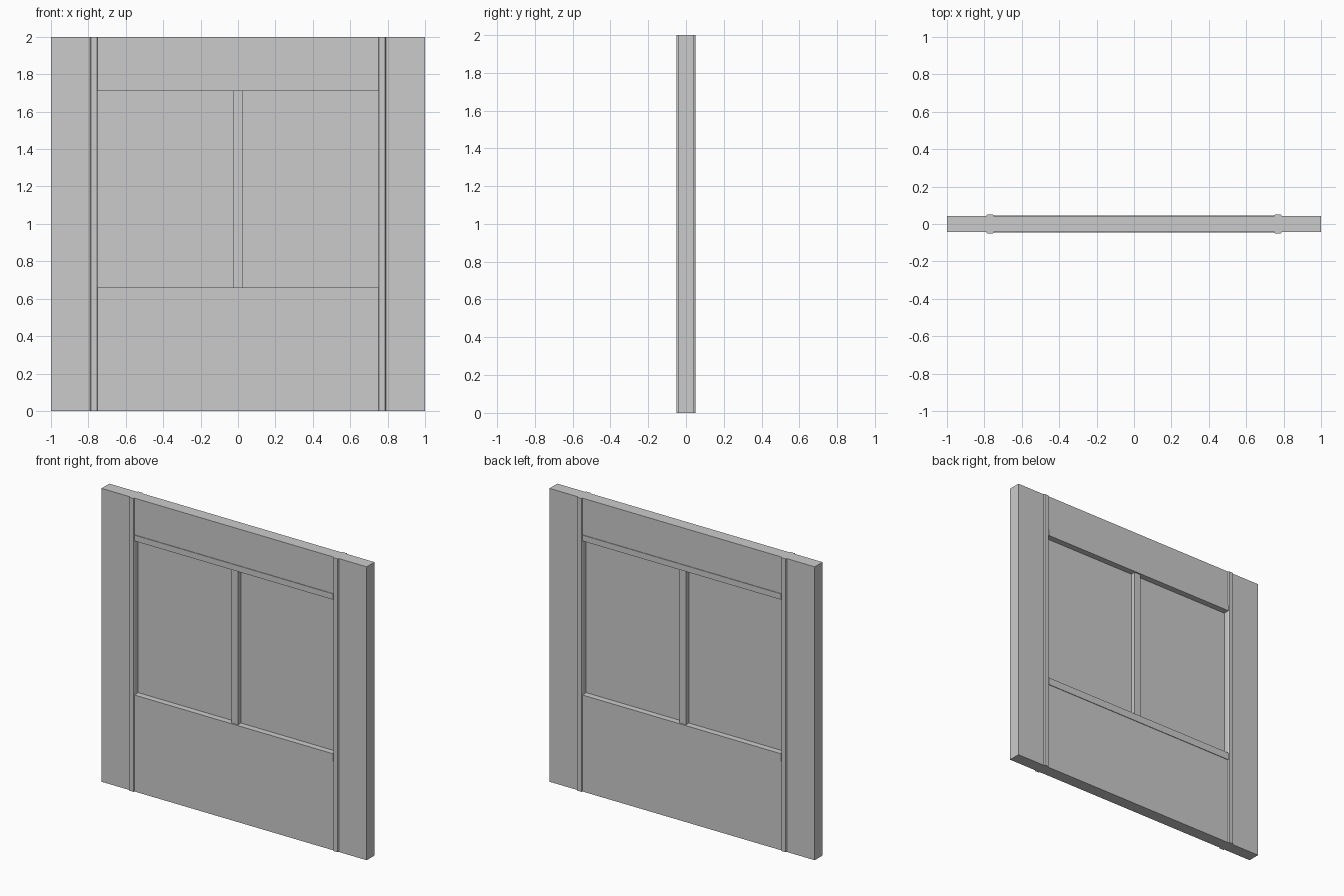
import bpy
import bmesh

if "Cube" in bpy.data.objects:
    bpy.data.objects.remove(bpy.data.objects["Cube"])


def mesh_object(name, bm):
    bmesh.ops.recalc_face_normals(bm, faces=bm.faces)
    mesh = bpy.data.meshes.new(name)
    bm.to_mesh(mesh)
    bm.free()
    obj = bpy.data.objects.new(name, mesh)
    bpy.context.collection.objects.link(obj)
    return obj


def box(name, x0, x1, half_y, z0, z1):
    """Box centred on y = 0."""
    bm = bmesh.new()
    bmesh.ops.create_cube(bm, size=1)
    for v in bm.verts:
        v.co.x = x0 if v.co.x < 0 else x1
        v.co.y = -half_y if v.co.y < 0 else half_y
        v.co.z = z0 if v.co.z < 0 else z1
    return mesh_object(name, bm)


def post(name, x0, x1, half_y, z0, z1, slant=0.004):
    """Upright whose raised faces have slightly slanted edges."""
    outline = [(x0, -WALL), (x0 + slant, -half_y), (x1 - slant, -half_y), (x1, -WALL),
               (x1, WALL), (x1 - slant, half_y), (x0 + slant, half_y), (x0, WALL)]
    bm = bmesh.new()
    face = bm.faces.new([bm.verts.new((x, y, z0)) for x, y in outline])
    ext = bmesh.ops.extrude_face_region(bm, geom=[face], use_keep_orig=True)
    for g in ext["geom"]:
        if isinstance(g, bmesh.types.BMVert):
            g.co.z = z1
    return mesh_object(name, bm)


WALL, RAIL, POST = 0.042, 0.046, 0.05
INNER, OUTER = 0.75, 0.79
SILL_Z, HEAD_Z = (0.61, 0.66), (1.71, 1.75)

# Side walls and full-height posts, mirrored left and right
for side, s in (("left", -1), ("right", 1)):
    a, b = sorted((s * OUTER, s * 1.0))
    box(f"{side}_wall", a, b, WALL, 0, 2)
    a, b = sorted((s * INNER, s * OUTER))
    post(f"{side}_post", a, b, POST, 0, 2)

# Wall panels below and above the window
box("lower_wall", -INNER, INNER, WALL, 0, SILL_Z[0])
box("upper_wall", -INNER, INNER, WALL, HEAD_Z[1], 2)

# Window rails, centre bar and pane
box("window_sill", -INNER, INNER, RAIL, *SILL_Z)
box("window_header", -INNER, INNER, RAIL, *HEAD_Z)
box("window_bar", -0.025, 0.025, 0.036, SILL_Z[1], HEAD_Z[0])
box("window_pane", -INNER, INNER, 0.004, SILL_Z[1], HEAD_Z[0])
